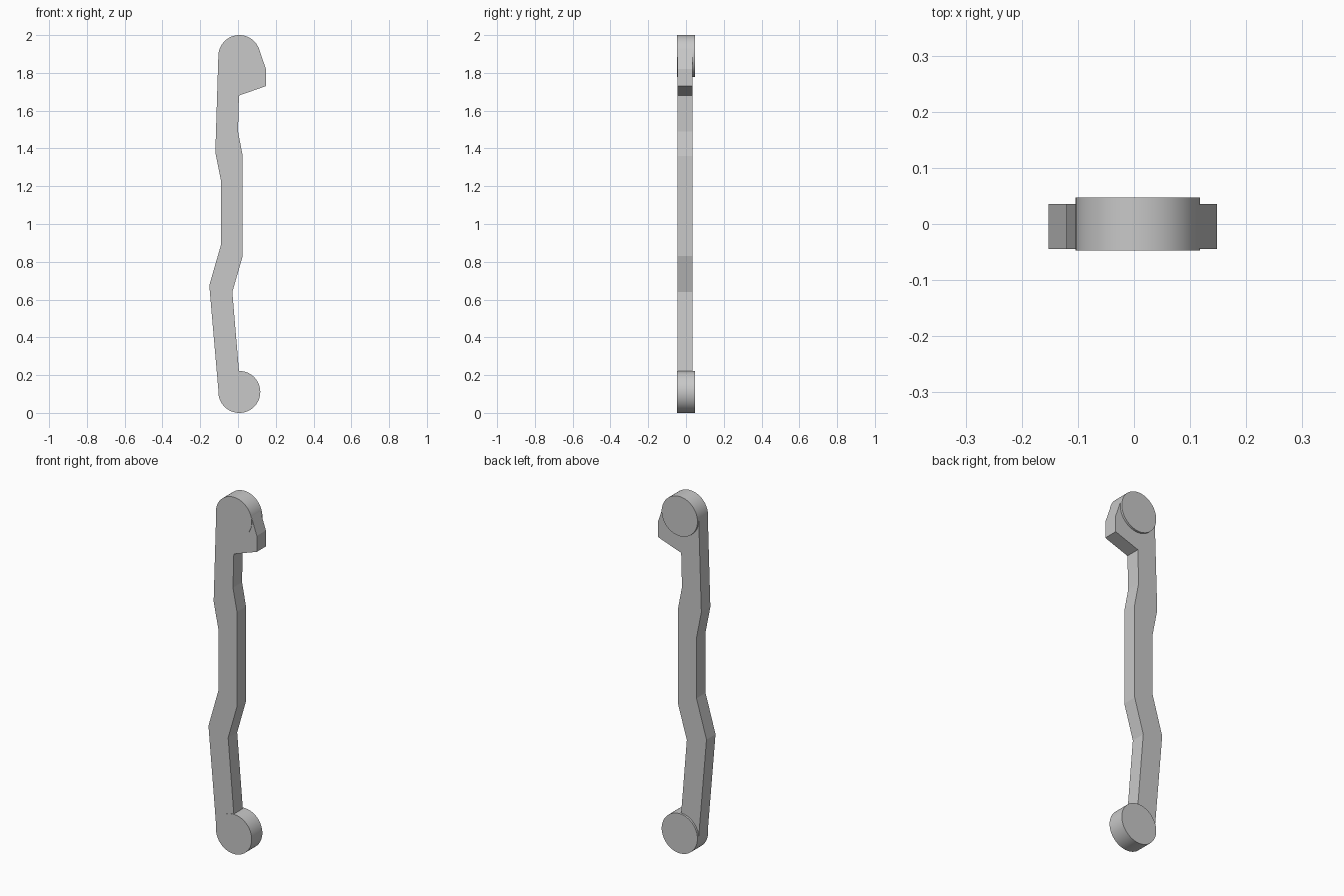
import bpy
import bmesh
from math import radians

cube = bpy.data.objects.get("Cube")
if cube:
    bpy.data.objects.remove(cube, do_unlink=True)

# Single plain grey
grey = bpy.data.materials.new("plain grey")
grey.use_nodes = True
colour = (0.58, 0.58, 0.58, 1)
grey.diffuse_color = colour
grey.node_tree.nodes["Principled BSDF"].inputs["Base Color"].default_value = colour


def extruded_plate(name, outline, front, back):
    """Extrude an (x, z) outline along y."""
    bm = bmesh.new()
    face = bm.faces.new([bm.verts.new((x, front, z)) for x, z in outline])
    result = bmesh.ops.extrude_face_region(bm, geom=[face])
    moved = [v for v in result["geom"] if isinstance(v, bmesh.types.BMVert)]
    bmesh.ops.translate(bm, verts=moved, vec=(0, back - front, 0))
    bmesh.ops.recalc_face_normals(bm, faces=bm.faces)
    mesh = bpy.data.meshes.new(name)
    bm.to_mesh(mesh)
    bm.free()
    mesh.materials.append(grey)
    obj = bpy.data.objects.new(name, mesh)
    bpy.context.collection.objects.link(obj)
    return obj


def end_disc(name, z):
    """Round boss with its axis along y."""
    bpy.ops.mesh.primitive_cylinder_add(
        vertices=64, radius=0.111, depth=0.094,
        location=(0.007, 0, z), rotation=(radians(90), 0, 0))
    obj = bpy.context.object
    obj.name = name
    obj.data.materials.append(grey)
    bpy.ops.object.shade_smooth_by_angle(angle=radians(30))


# Bent bar with the hooked tooth near its top
right_edge = [(0.11, 1.93), (0.148, 1.82), (0.148, 1.73), (0.005, 1.68),
              (0, 1.49), (0.025, 1.36), (0.025, 0.83), (-0.03, 0.64),
              (0.005, 0.222)]
left_edge = [(-0.103, 0.11), (-0.152, 0.675), (-0.09, 0.89), (-0.09, 1.23),
             (-0.12, 1.38), (-0.104, 1.89)]
extruded_plate("bent_bar", right_edge + left_edge, -0.0445, 0.0355)

# Round ends, slightly proud of the bar
end_disc("lower_disc", 0.111)
end_disc("upper_disc", 1.889)
